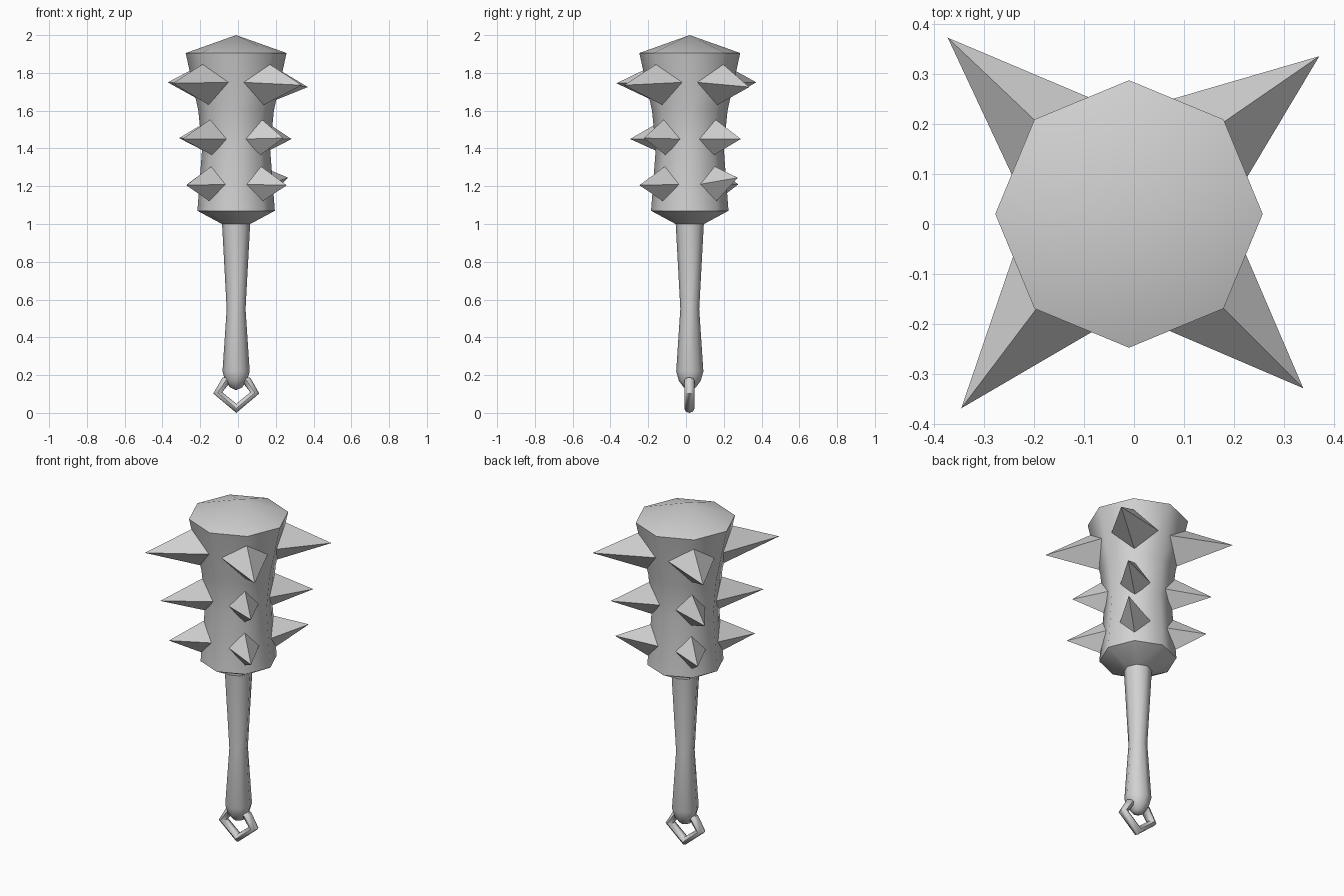
import bpy, bmesh, math
from mathutils import Vector

cube = bpy.data.objects.get("Cube")
if cube:
    bpy.data.objects.remove(cube, do_unlink=True)

AXIS = Vector((-0.01, 0.02, 0))
SIDES = 8

grey = bpy.data.materials.new("plain_grey")
grey.use_nodes = True
grey.diffuse_color = (0.64, 0.64, 0.64, 1)
grey.node_tree.nodes["Principled BSDF"].inputs["Base Color"].default_value = grey.diffuse_color


def finish(bm, name, smooth=True):
    bmesh.ops.recalc_face_normals(bm, faces=bm.faces[:])
    mesh = bpy.data.meshes.new(name)
    bm.to_mesh(mesh)
    bm.free()
    mesh.materials.append(grey)
    obj = bpy.data.objects.new(name, mesh)
    bpy.context.collection.objects.link(obj)
    for poly in mesh.polygons:
        poly.use_smooth = smooth
    if smooth:
        mesh.set_sharp_from_angle(angle=math.radians(52))
    return obj


def bridge(bm, a, b):
    n = len(a)
    for i in range(n):
        j = (i + 1) % n
        bm.faces.new((a[i], a[j], b[j], b[i]))


def lathe(name, profile):
    """Eight-sided turned part from (radius, height) points, closed at both ends."""
    bm = bmesh.new()
    rings = []
    for r, z in profile:
        angles = [math.tau * i / SIDES for i in range(SIDES)]
        rings.append([bm.verts.new(AXIS + Vector((r * math.cos(a), r * math.sin(a), z)))
                      for a in angles])
    for a, b in zip(rings, rings[1:]):
        bridge(bm, a, b)
    bmesh.ops.remove_doubles(bm, verts=bm.verts[:], dist=0.0005)
    return finish(bm, name)


# Club head with a shallow pointed cap, and the grip with a rounded end
lathe("club_head", [(0, 0.99), (0.075, 1.0), (0.205, 1.07), (0.18, 1.4),
                    (0.2, 1.6), (0.267, 1.905), (0, 2.0)])
lathe("handle", [(0, 0.12), (0.032, 0.135), (0.058, 0.17), (0.072, 0.22),
                 (0.05, 0.55), (0.076, 1.03), (0, 1.03)])


def spike(name, tip, row):
    """Four-sided spike whose base is sunk a little into the head."""
    bottom, middle, top, r_bottom, r_side, r_top, half = row
    tip = Vector(tip)
    out = Vector((math.copysign(1, tip.x), math.copysign(1, tip.y), 0)).normalized()
    side = Vector((-out.y, out.x, 0))
    up = Vector((0, 0, 1))
    base = [out * r_bottom + up * bottom,
            out * r_side + side * half + up * middle,
            out * r_top + up * top,
            out * r_side - side * half + up * middle]
    bm = bmesh.new()
    point = bm.verts.new(tip)
    ring = [bm.verts.new(p + AXIS + (p + AXIS - tip) * 0.15) for p in base]
    for i in range(4):
        bm.faces.new((ring[i], ring[(i + 1) % 4], point))
    bm.faces.new(ring)
    finish(bm, name, smooth=False)


# Three rows of spikes on the diagonals
rows = {
    "upper": ((1.63, 1.75, 1.85, 0.205, 0.182, 0.242, 0.124),
              [(-0.345, -0.368, 1.745), (0.338, -0.328, 1.735),
               (0.37, 0.335, 1.725), (-0.372, 0.372, 1.75)]),
    "middle": ((1.365, 1.45, 1.555, 0.181, 0.15, 0.19, 0.08),
               [(-0.295, -0.296, 1.45), (0.24, -0.223, 1.455),
                (0.284, 0.29, 1.45), (-0.312, 0.27, 1.455)]),
    "lower": ((1.12, 1.21, 1.305, 0.198, 0.155, 0.186, 0.083),
              [(-0.274, -0.247, 1.205), (0.258, -0.247, 1.205),
               (0.266, 0.274, 1.245), (-0.27, 0.277, 1.21)]),
}
for row_name, (shape, tips) in rows.items():
    for tip, corner in zip(tips, ("front_right", "front_left", "back_left", "back_right")):
        spike(f"{row_name}_spike_{corner}", tip, shape)

# Five-cornered hanging ring through the end of the handle
corners = [(0, 0.024), (0.098, 0.106), (0.055, 0.172), (-0.055, 0.172), (-0.098, 0.106)]
centre = Vector((0, 0, 0.12))
bm = bmesh.new()
loops = []
for x, z in corners:
    p = Vector((x, 0, z))
    radial = (p - centre).normalized()
    loops.append([])
    for i in range(SIDES):
        a = math.tau * i / SIDES
        offset = radial * 0.024 * math.cos(a) + Vector((0, 0.027 * math.sin(a), 0))
        loops[-1].append(bm.verts.new(p + offset + AXIS * 0.9))
for i, loop in enumerate(loops):
    bridge(bm, loop, loops[(i + 1) % len(loops)])
finish(bm, "hanging_ring")
